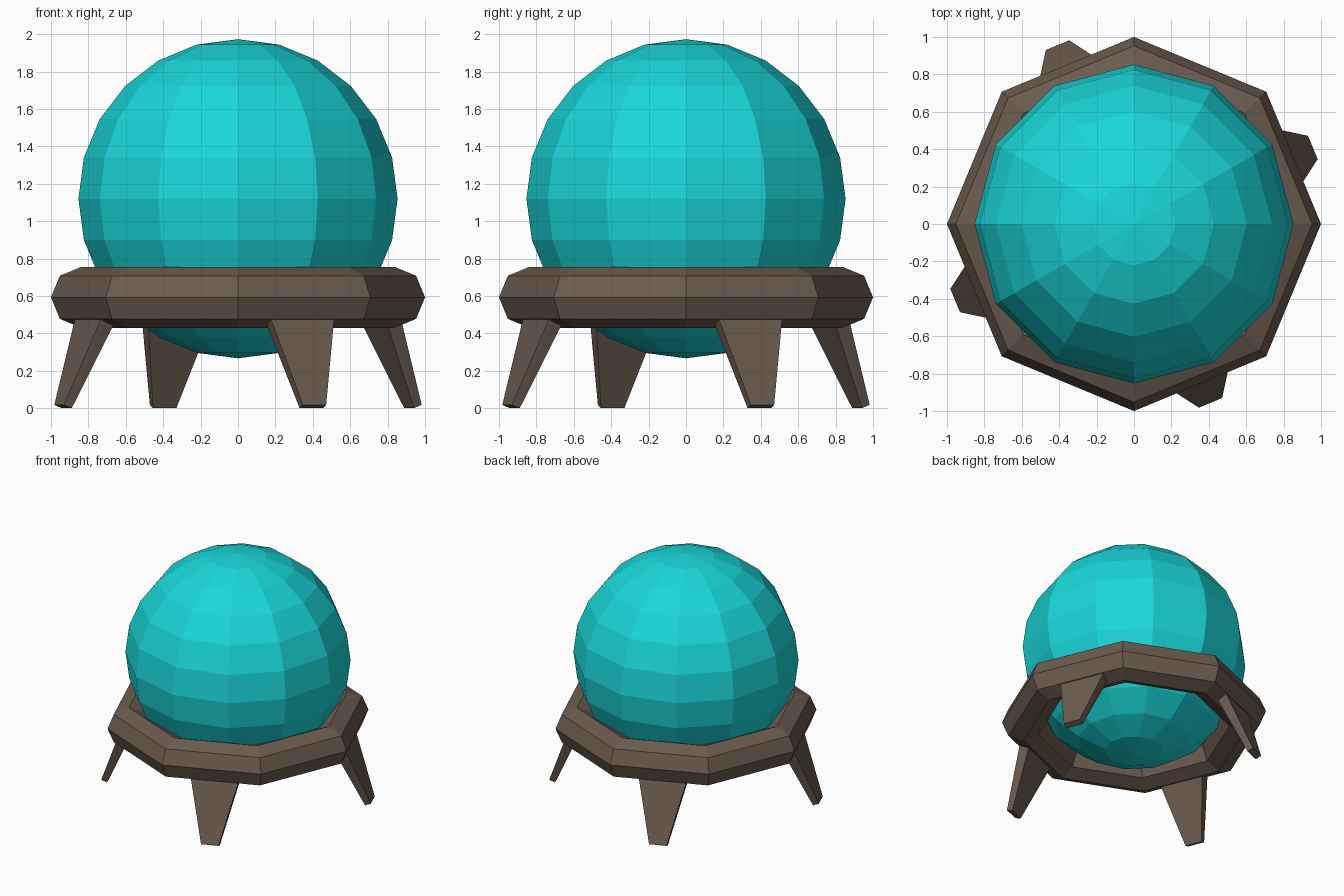
import bpy, bmesh
from math import radians
from mathutils import Matrix, Vector

if "Cube" in bpy.data.objects:
    bpy.data.objects.remove(bpy.data.objects["Cube"])


def material(name, color):
    m = bpy.data.materials.new(name)
    m.diffuse_color = (*color, 1)
    m.use_nodes = True
    m.node_tree.nodes["Principled BSDF"].inputs["Base Color"].default_value = m.diffuse_color
    return m


teal = material("teal_glass", (0.01, 0.68, 0.70))
wood = material("dark_wood", (0.15, 0.105, 0.075))

# Faceted globe resting in the stand
bpy.ops.mesh.primitive_uv_sphere_add(segments=12, ring_count=12, radius=0.853,
                                     location=(0, 0, 1.12))
globe = bpy.context.object
globe.name = "globe"
globe.data.materials.append(teal)

# Octagonal support ring
bpy.ops.mesh.primitive_torus_add(major_segments=8, minor_segments=8,
                                 major_radius=0.837, minor_radius=0.163,
                                 location=(0, 0, 0.593))
ring = bpy.context.object
ring.name = "support_ring"
ring.data.materials.append(wood)
for p in ring.data.polygons:
    p.use_smooth = False


# Splayed tapered leg, built along +x then turned into place
def leg(name, angle):
    top = ((0.73, 0.60), (0.828, 0.60), 0.427)     # inner, outer (r, z), width
    foot = ((0.995, 0.0), (1.04, 0.018), 0.135)
    bm = bmesh.new()
    for (ri, zi), (ro, zo), w in (top, foot):
        for r, z in ((ri, zi), (ro, zo)):
            for side in (-1, 1):
                bm.verts.new(Vector((r, 0.012 + side * w / 2, z)))
    bmesh.ops.convex_hull(bm, input=bm.verts[:])
    bmesh.ops.dissolve_limit(bm, angle_limit=radians(2), verts=bm.verts[:], edges=bm.edges[:])
    bmesh.ops.transform(bm, matrix=Matrix.Rotation(angle, 4, 'Z'), verts=bm.verts[:])
    bmesh.ops.recalc_face_normals(bm, faces=bm.faces[:])
    me = bpy.data.meshes.new(name)
    bm.to_mesh(me)
    bm.free()
    me.materials.append(wood)
    bpy.context.collection.objects.link(bpy.data.objects.new(name, me))


for i, name in enumerate(("right_leg", "back_leg", "left_leg", "front_leg")):
    leg(name, radians(22.5 + 90 * i))
